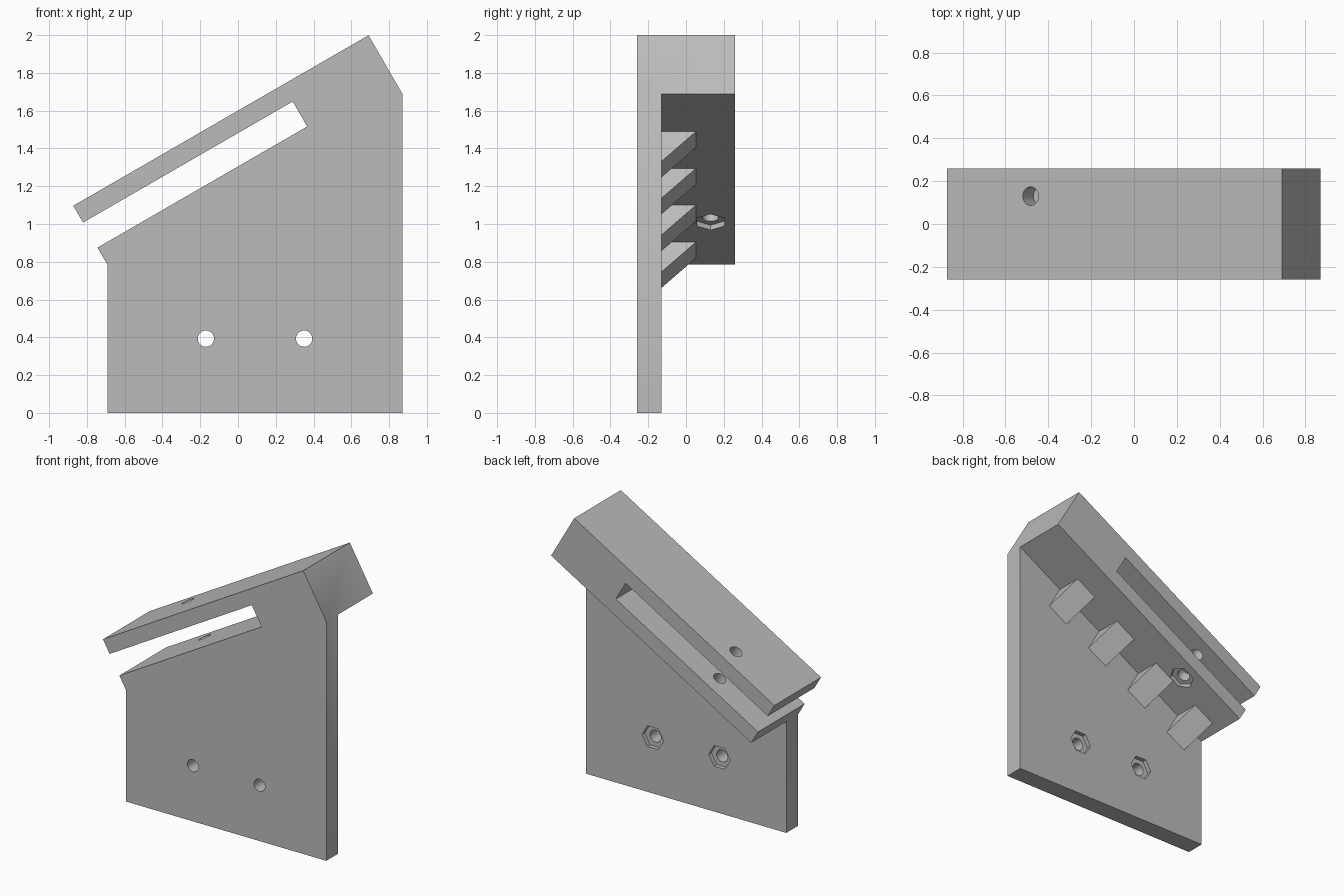
import bpy, bmesh, math
from mathutils import Matrix, Vector

cube = bpy.data.objects.get("Cube")
if cube:
    bpy.data.objects.remove(cube, do_unlink=True)

FRONT, BACK, PLATE_BACK = -0.26, 0.26, -0.13
HOLE_R, NUT_R, NUT_DEPTH = 0.043, 0.084, 0.03
HEAD_L, HEAD_T = 1.805, 0.36

grey = bpy.data.materials.new("plain grey")
grey.use_nodes = True
colour = (0.5, 0.5, 0.5, 1)
grey.diffuse_color = colour
grey.node_tree.nodes["Principled BSDF"].inputs["Base Color"].default_value = colour

# Tilted frame: x runs up the slope, z points out of the sloping top
TILT = Matrix.Translation((-0.692, 0, 0.785)) @ Matrix.Rotation(-math.radians(30), 4, 'Y')


def make_object(name, bm, matrix):
    bm.transform(matrix)
    bmesh.ops.recalc_face_normals(bm, faces=bm.faces)
    mesh = bpy.data.meshes.new(name)
    bm.to_mesh(mesh)
    bm.free()
    mesh.materials.append(grey)
    ob = bpy.data.objects.new(name, mesh)
    bpy.context.collection.objects.link(ob)
    return ob


def prism(name, points, sweep, matrix=Matrix()):
    bm = bmesh.new()
    face = bm.faces.new([bm.verts.new(p) for p in points])
    grown = bmesh.ops.extrude_face_region(bm, geom=[face])["geom"]
    verts = [g for g in grown if isinstance(g, bmesh.types.BMVert)]
    bmesh.ops.translate(bm, verts=verts, vec=Vector(sweep))
    return make_object(name, bm, matrix)


def rod(name, sides, radius, length, matrix):
    bm = bmesh.new()
    bmesh.ops.create_cone(bm, cap_ends=True, segments=sides,
                          radius1=radius, radius2=radius, depth=length)
    return make_object(name, bm, matrix)


def combine(target, other, operation):
    mod = target.modifiers.new(operation.title(), 'BOOLEAN')
    mod.operation, mod.solver, mod.object = operation, 'EXACT', other
    bpy.context.view_layer.objects.active = target
    bpy.ops.object.modifier_apply(modifier=mod.name)
    bpy.data.objects.remove(other, do_unlink=True)


# Sloping head with an open slot between two jaws
slot_low, slot_high, slot_end = 0.104, 0.257, 1.282
head = [(0, 0), (HEAD_L, 0), (HEAD_L, HEAD_T), (0, HEAD_T), (0, slot_high),
        (slot_end, slot_high), (slot_end, slot_low), (0, slot_low)]
body = prism("bracket_body", [(x, FRONT, z) for x, z in head], (0, BACK - FRONT, 0), TILT)

# Upright mounting plate below the head
corner_a, corner_b = TILT @ Vector((0, 0, 0)), TILT @ Vector((HEAD_L, 0, 0))
plate = [(corner_a.x, 0), (corner_b.x, 0), (corner_b.x, corner_b.z), (corner_a.x, corner_a.z)]
combine(body, prism("plate", [(x, FRONT, z) for x, z in plate],
                    (0, PLATE_BACK - FRONT, 0)), 'UNION')


# Screw holes and hexagonal nut pockets
def screw_hole(place, nut_turn):
    combine(body, rod("hole_cutter", 32, HOLE_R, 1, place), 'DIFFERENCE')
    turn = Matrix.Rotation(nut_turn, 4, 'Z')
    combine(body, rod("nut_cutter", 6, NUT_R, 2 * NUT_DEPTH, place @ turn), 'DIFFERENCE')


for x in (-0.17, 0.35):
    screw_hole(Matrix.Translation((x, PLATE_BACK, 0.393))
               @ Matrix.Rotation(math.pi / 2, 4, 'X'), math.pi / 2)
screw_hole(TILT @ Matrix.Translation((0.45, 0.13, 0)), math.pi / 2)

# Merge coplanar faces left by the cuts
bm = bmesh.new()
bm.from_mesh(body.data)
bmesh.ops.remove_doubles(bm, verts=bm.verts, dist=0.0001)
bmesh.ops.dissolve_limit(bm, angle_limit=0.01, verts=bm.verts, edges=bm.edges)
bm.to_mesh(body.data)
bm.free()

# Triangular gussets in the corner between plate and head
for i in range(4):
    s, size = 0.07 + i * 0.39, 0.183
    prism(f"gusset_{i + 1}", [(s, PLATE_BACK, 0), (s, PLATE_BACK + size, 0),
                              (s, PLATE_BACK, -size)], (0.17, 0, 0), TILT)

# Smooth the hole walls only
bpy.ops.object.select_all(action='DESELECT')
body.select_set(True)
bpy.context.view_layer.objects.active = body
bpy.ops.object.shade_smooth_by_angle(angle=math.radians(30))
